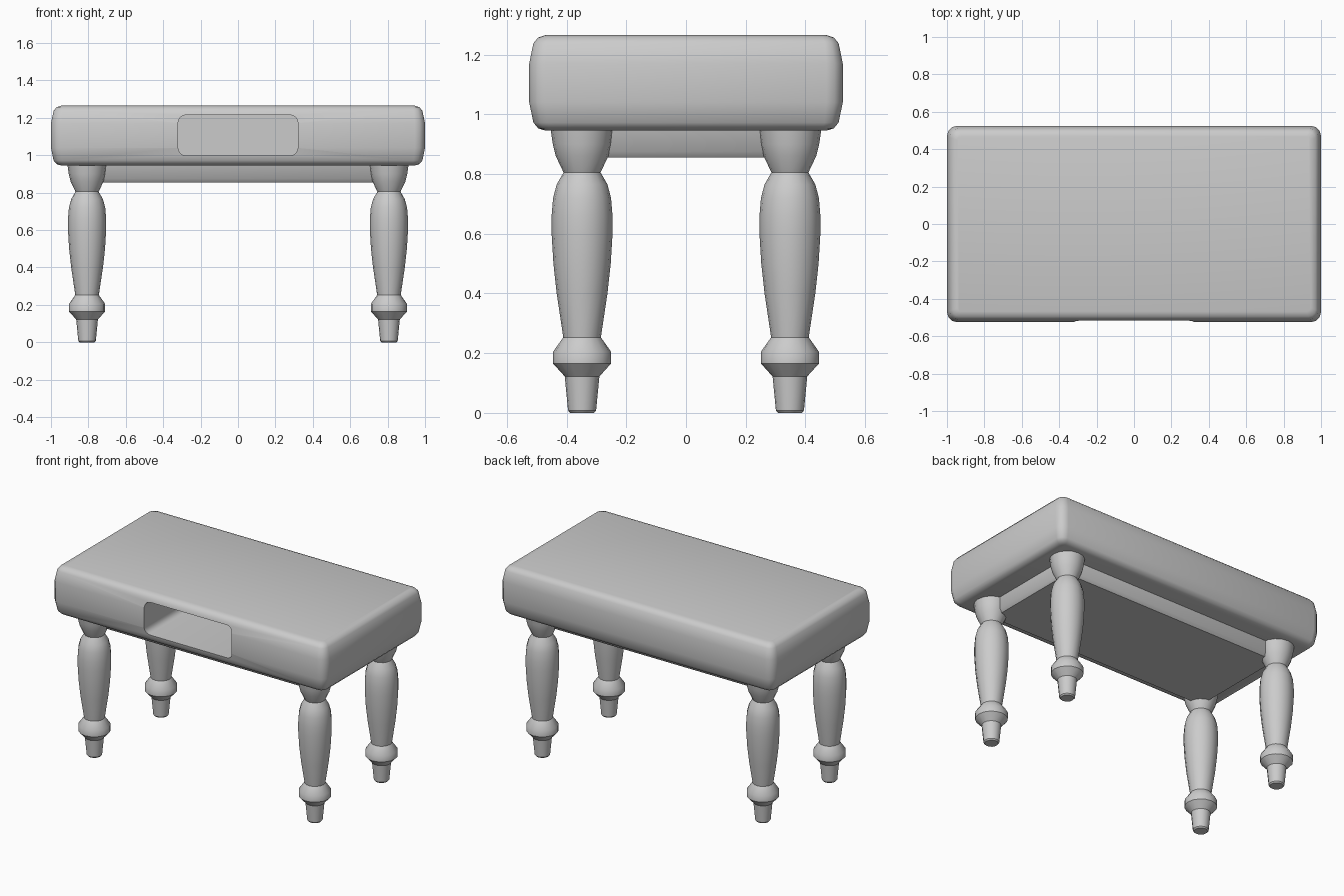
import bpy, bmesh, math

cube = bpy.data.objects.get("Cube")
if cube:
    bpy.data.objects.remove(cube, do_unlink=True)

GREY = (0.6, 0.6, 0.6, 1)
grey = bpy.data.materials.new("plain grey")
grey.use_nodes = True
grey.diffuse_color = GREY
grey.node_tree.nodes["Principled BSDF"].inputs["Base Color"].default_value = GREY


def rounded_outline(hx, hy, r, steps=3):
    """Rounded rectangle, counter-clockwise."""
    pts = []
    for i, (sx, sy) in enumerate(((1, 1), (-1, 1), (-1, -1), (1, -1))):
        for k in range(steps + 1):
            a = math.pi / 2 * (i + k / steps)
            pts.append((sx * (hx - r) + r * math.cos(a),
                        sy * (hy - r) + r * math.sin(a)))
    return pts


def loft(name, rings, angle=35):
    """Skin a stack of rings, capped at both ends."""
    bm = bmesh.new()
    loops = [[bm.verts.new(p) for p in ring] for ring in rings]
    for low, high in zip(loops, loops[1:]):
        for i in range(len(low)):
            j = (i + 1) % len(low)
            bm.faces.new((low[i], low[j], high[j], high[i]))
    bm.faces.new(loops[0][::-1])
    bm.faces.new(loops[-1])
    bmesh.ops.recalc_face_normals(bm, faces=bm.faces)
    mesh = bpy.data.meshes.new(name)
    bm.to_mesh(mesh)
    bm.free()
    mesh.materials.append(grey)
    obj = bpy.data.objects.new(name, mesh)
    bpy.context.collection.objects.link(obj)
    smooth(obj, angle)
    return obj


def smooth(obj, angle):
    bpy.ops.object.select_all(action='DESELECT')
    obj.select_set(True)
    bpy.context.view_layer.objects.active = obj
    bpy.ops.object.shade_smooth_by_angle(angle=math.radians(angle))


# Table top: rounded slab with softly bulging sides (height, inset)
TOP = [(0.945, 0.055), (0.953, 0.03), (0.972, 0.014), (1.04, 0),
       (1.17, 0), (1.238, 0.014), (1.257, 0.03), (1.265, 0.055)]
top = loft("table_top", [[(x, y, z) for x, y in
                          rounded_outline(1 - d, 0.525 - d, 0.055 - d * 0.6)]
                         for z, d in TOP], 50)

# Drawer opening in the front
opening = rounded_outline(0.32, 0.108, 0.04, 4)
cutter = loft("opening_cutter", [[(x, y, z + 1.107) for x, z in opening]
                                 for y in (-0.7, 0.4)])
cutter.hide_render = True
cut = top.modifiers.new("opening", 'BOOLEAN')
cut.object = cutter
cut.solver = 'EXACT'
bpy.context.view_layer.objects.active = top
bpy.ops.object.modifier_apply(modifier=cut.name)
bpy.data.objects.remove(cutter, do_unlink=True)
smooth(top, 50)

# Shallow apron under the top
loft("apron", [[(x, y, z) for x, y in rounded_outline(hx, hy, 0.02)]
               for z, hx, hy in ((0.855, 0.8, 0.34), (0.875, 0.815, 0.355),
                                 (0.96, 0.83, 0.37))])

# Turned legs (radius, height)
LEG = [(0.04, 0), (0.047, 0.008), (0.058, 0.122), (0.097, 0.165), (0.097, 0.205),
       (0.063, 0.253), (0.085, 0.4), (0.096, 0.5), (0.102, 0.6), (0.102, 0.66),
       (0.097, 0.72), (0.085, 0.765), (0.062, 0.805), (0.088, 0.86),
       (0.098, 0.9), (0.106, 0.955)]
SIDES = 16
for side, sx in (("left", 1), ("right", -1)):
    for end, sy in (("front", -1), ("back", 1)):
        loft(f"{end}_{side}_leg",
             [[(sx * 0.807 + r * math.cos(math.tau * i / SIDES),
                sy * 0.348 + r * math.sin(math.tau * i / SIDES), z)
               for i in range(SIDES)] for r, z in LEG])
